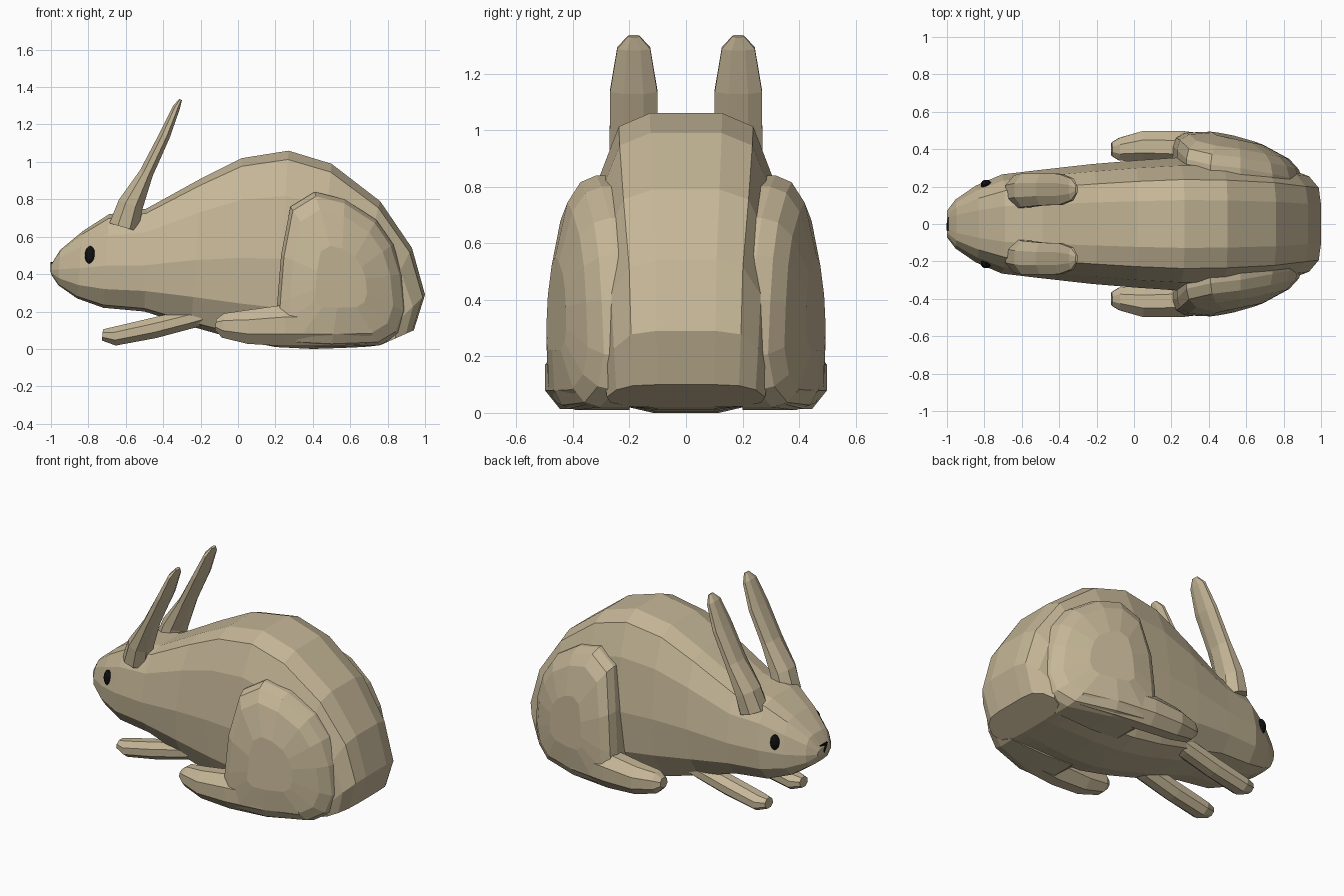
import bpy, bmesh, math

if "Cube" in bpy.data.objects:
    bpy.data.objects.remove(bpy.data.objects["Cube"])


def material(name, rgb):
    m = bpy.data.materials.new(name)
    m.diffuse_color = (*rgb, 1)
    m.use_nodes = True
    m.node_tree.nodes["Principled BSDF"].inputs["Base Color"].default_value = m.diffuse_color
    return m


FUR = material("fur", (0.56, 0.47, 0.31))
BLACK = material("black", (0.005, 0.005, 0.005))


def loft(name, rings, mat=FUR, mirror=False):
    """Skin equal-sized closed rings and cap both ends."""
    bm = bmesh.new()
    vs = [[bm.verts.new(p) for p in r] for r in rings]
    n = len(vs[0])
    for a, b in zip(vs, vs[1:]):
        for i in range(n):
            j = (i + 1) % n
            bm.faces.new((a[i], a[j], b[j], b[i]))
    bm.faces.new(vs[0])
    bm.faces.new(vs[-1])
    bmesh.ops.recalc_face_normals(bm, faces=bm.faces)
    me = bpy.data.meshes.new(name)
    bm.to_mesh(me)
    bm.free()
    me.materials.append(mat)
    ob = bpy.data.objects.new(name, me)
    bpy.context.collection.objects.link(ob)
    if mirror:
        mod = ob.modifiers.new("mirror", 'MIRROR')
        mod.use_axis = (False, True, False)
        mod.use_mirror_merge = False
    return ob


def limb(name, path, sides=8):
    """Mirrored tube; path points are x, y, z, half width, half thickness."""
    rings = []
    for k, (x, y, z, hw, hh) in enumerate(path):
        a, b = path[max(k - 1, 0)], path[min(k + 1, len(path) - 1)]
        tx, tz = b[0] - a[0], b[2] - a[2]
        l = math.hypot(tx, tz)
        nx, nz = -tz / l, tx / l
        ring = []
        for i in range(sides):
            t = 2 * math.pi * (i + 0.5) / sides
            c, s = math.cos(t) * hw / 0.92, math.sin(t) * hh / 0.92
            ring.append((x + nx * s, y + c, z + nz * s))
        rings.append(ring)
    return loft(name, rings, mirror=True)


# Body and head: ribs given by top point, bottom point and half width
ribs = [(-1.0, .45, -1.0, .40, .07), (-.95, .53, -.96, .34, .13), (-.83, .63, -.86, .27, .205),
        (-.69, .72, -.72, .22, .265), (-.49, .75, -.5, .20, .29), (-.2, .91, -.25, .12, .32),
        (.02, 1.02, 0, .05, .34), (.27, 1.06, .2, .01, .355), (.5, .99, .4, 0, .35),
        (.76, .79, .55, .005, .33), (.93, .54, .66, .01, .30), (1.0, .29, .72, .015, .29),
        (.94, .1, .76, .02, .28)]
half = [(.36, 1), (.67, .955), (.88, .77), (1, .45), (.95, .2), (.7, .03), (.33, 0)]
section = half + [(-f, t) for f, t in reversed(half)]
loft("body", [[(bx + (tx - bx) * t, w * f, bz + (tz - bz) * t) for f, t in section]
              for tx, tz, bx, bz, w in ribs])

# Ears
limb("ears", [(-.61, .17, .65, .09, .08), (-.575, .18, .77, .09, .068), (-.49, .185, .94, .085, .037),
              (-.393, .185, 1.14, .083, .03), (-.33, .185, 1.29, .058, .02),
              (-.307, .185, 1.333, .02, .008)])

# Front legs
limb("front_legs", [(-.725, .18, .075, .04, .03), (-.66, .18, .068, .065, .05),
                    (-.45, .18, .112, .065, .055), (-.24, .18, .165, .065, .052),
                    (-.1, .18, .2, .06, .04)])

# Hind feet
limb("hind_feet", [(-.12, .40, .13, .035, .03), (-.08, .40, .125, .06, .065),
                   (.05, .415, .118, .083, .09), (.25, .41, .125, .088, .11),
                   (.5, .38, .125, .088, .11), (.72, .32, .12, .08, .09)])

# Thighs: side outline, bulging outward and tapering to the rear and top
outline = [(.2, .1), (.21, .25), (.23, .5), (.28, .76), (.41, .84), (.57, .8), (.74, .69),
           (.83, .56), (.88, .4), (.9, .2), (.86, .08), (.76, .02), (.5, .01), (.3, .02)]


def bulge(x, z):
    return .5 - .5 * max(0, x - .3) ** 2 - .3 * max(0, z - .3) ** 2


layers = [[(x, .2, z) for x, z in outline]]
for s, d in [(1, .09), (.95, .04), (.8, .012), (.4, 0)]:
    pts = [(.55 + (x - .55) * s, .36 + (z - .36) * s) for x, z in outline]
    layers.append([(x, bulge(x, z) - d, z) for x, z in pts])
loft("thighs", layers, mirror=True)

# Eyes
eye_rings = []
for k in range(1, 8):
    a = math.pi * k / 8
    eye_rings.append([(-.79 + .029 * math.sin(a) * math.cos(t), .21 + .028 * math.cos(a),
                       .50 + .05 * math.sin(a) * math.sin(t))
                      for t in [2 * math.pi * i / 16 for i in range(16)]])
loft("eyes", eye_rings, BLACK, mirror=True)

# Nose
loft("nose", [[(x, -.035, .465), (x + .01, .035, .465), (x, 0, .41)] for x in (-1.003, -.97)], BLACK)
